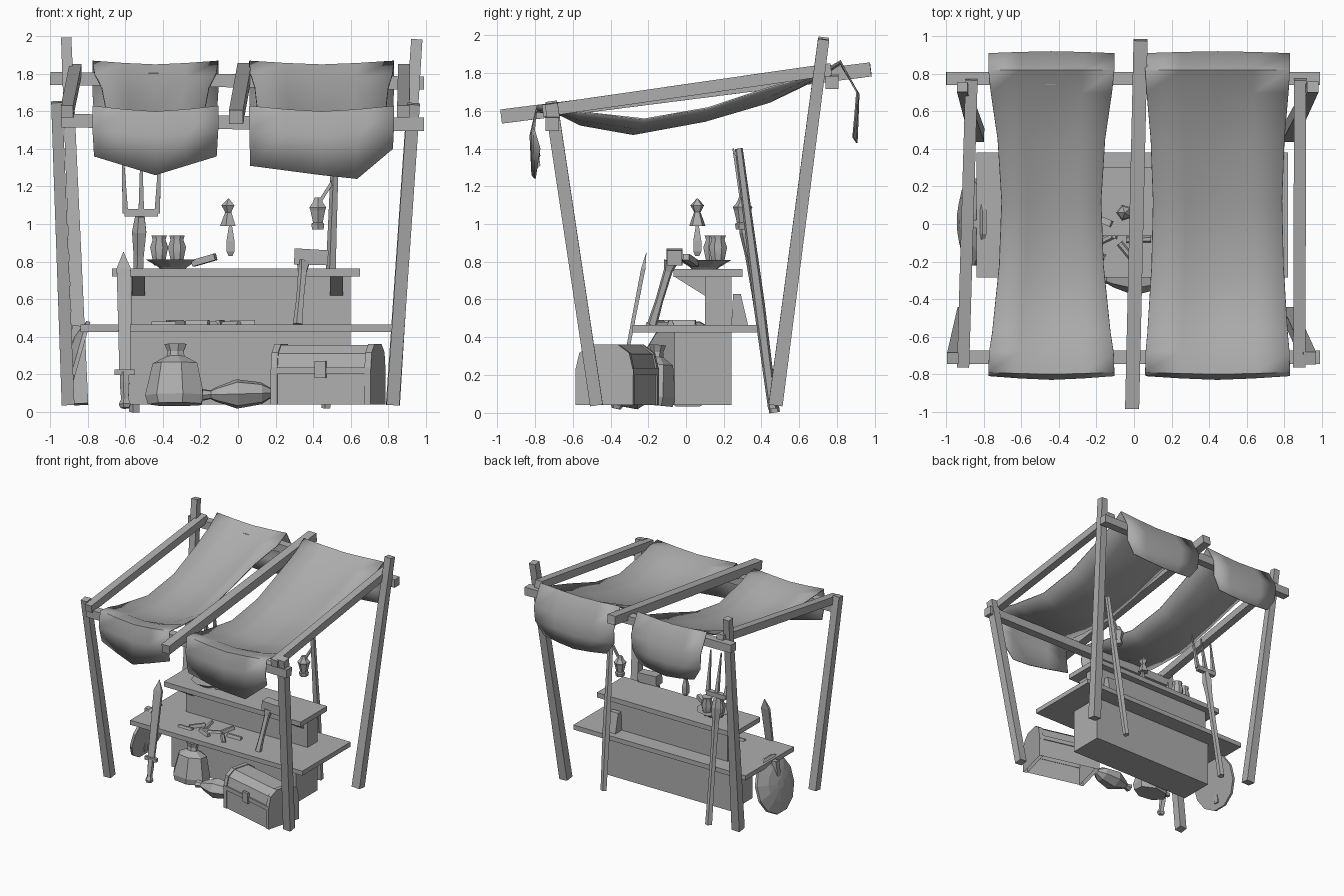
import bpy, bmesh, math
from mathutils import Vector, Matrix

if "Cube" in bpy.data.objects:
    bpy.data.objects.remove(bpy.data.objects["Cube"])

GREY = (0.42, 0.42, 0.42, 1)
mat = bpy.data.materials.new("plain grey")
mat.use_nodes = True
mat.diffuse_color = GREY
mat.node_tree.nodes["Principled BSDF"].inputs["Base Color"].default_value = GREY


def finish(name, bm, smooth=None):
    bmesh.ops.recalc_face_normals(bm, faces=bm.faces)
    me = bpy.data.meshes.new(name)
    bm.to_mesh(me)
    bm.free()
    me.materials.append(mat)
    ob = bpy.data.objects.new(name, me)
    bpy.context.collection.objects.link(ob)
    if smooth:
        bpy.ops.object.select_all(action='DESELECT')
        ob.select_set(True)
        bpy.context.view_layer.objects.active = ob
        bpy.ops.object.shade_smooth_by_angle(angle=math.radians(smooth))
    return ob


def box(name, x, y, z, turn=0, taper=1.0):
    """Box from ranges; taper narrows the top in depth, turn spins it about z."""
    bm = bmesh.new()
    bmesh.ops.create_cube(bm, size=1)
    for v in bm.verts:
        if v.co.z > 0:
            v.co.y *= taper
        v.co = Vector(v.co[i] * (r[1] - r[0]) for i, r in enumerate((x, y, z)))
    centre = Vector((sum(x), sum(y), sum(z))) / 2
    bm.transform(Matrix.Translation(centre) @ Matrix.Rotation(turn, 4, 'Z'))
    return finish(name, bm)


def frame(a, b):
    """Matrix whose z axis runs from a to b, with x and y kept square to the world."""
    d = (b - a).normalized()
    ref = Vector((0, 1, 0)) if abs(d.z) > 0.7 else Vector((0, 0, 1))
    sx = ref.cross(d).normalized()
    m = Matrix((sx, d.cross(sx), d)).transposed().to_4x4()
    m.translation = a
    return m


def lathe(name, a, b, profile, sides=4, squash=1.0, smooth=None):
    """Rings of (fraction along a-b, radius)."""
    a, b = Vector(a), Vector(b)
    bm = bmesh.new()
    rings = []
    for t, r in profile:
        ring = []
        for i in range(sides):
            ang = 2 * math.pi * (i + 0.5) / sides
            ring.append(bm.verts.new((r * math.cos(ang), r * squash * math.sin(ang), t * (b - a).length)))
        rings.append(ring)
    for lo, hi in zip(rings, rings[1:]):
        for i in range(sides):
            j = (i + 1) % sides
            bm.faces.new((lo[i], lo[j], hi[j], hi[i]))
    bm.faces.new(rings[0])
    bm.faces.new(rings[-1])
    bm.transform(frame(a, b))
    return finish(name, bm, smooth)


def beam(name, a, b, w0, w1=None):
    k = math.sqrt(0.5)
    return lathe(name, a, b, [(0, w0 * k), (1, (w1 or w0) * k)])


def prism(name, outline, x0, x1, open_bottom=False):
    """Side outline of (y, z) points extruded along x."""
    bm = bmesh.new()
    face = bm.faces.new([bm.verts.new((x0, y, z)) for y, z in outline])
    out = bmesh.ops.extrude_face_region(bm, geom=[face], use_keep_orig=True)
    bmesh.ops.translate(bm, vec=(x1 - x0, 0, 0),
                        verts=[v for v in out["geom"] if isinstance(v, bmesh.types.BMVert)])
    if open_bottom:
        low = min(z for y, z in outline) + 0.001
        under = [f for f in bm.faces if all(v.co.z < low for v in f.verts)]
        bmesh.ops.delete(bm, geom=under, context='FACES')
    return finish(name, bm)


# Frame: posts, cross beams and rails
beam("front_left_post", (0.825, -0.475, 0.04), (0.935, -0.715, 1.64), 0.068)
beam("front_right_post", (-0.905, -0.475, 0.04), (-0.965, -0.715, 1.65), 0.068, 0.06)
beam("back_left_post", (0.825, 0.475, 0.04), (0.952, 0.73, 1.98), 0.075, 0.06)
beam("back_right_post", (-0.835, 0.475, 0.04), (-0.915, 0.73, 1.99), 0.075, 0.055)
beam("front_cross_beam", (-0.94, -0.71, 1.55), (0.99, -0.71, 1.53), 0.072)
beam("back_cross_beam", (-1.0, 0.775, 1.775), (0.99, 0.775, 1.75), 0.07)
beam("middle_rail", (-0.01, -0.98, 1.57), (0.035, 0.98, 1.82), 0.075)
beam("right_rail", (-0.91, -0.76, 1.6), (-0.865, 0.77, 1.82), 0.065)
beam("left_rail", (0.88, -0.76, 1.6), (0.885, 0.77, 1.82), 0.065)

# Awnings: each row is edge y, edge z, centre y, centre z, width factor
ROWS = [(-.78, 1.38, -.82, 1.25, .98), (-.81, 1.5, -.83, 1.47, 1), (-.79, 1.63, -.8, 1.6, 1),
        (-.68, 1.62, -.66, 1.58, .99), (-.58, 1.6, -.56, 1.53, .95), (-.22, 1.56, -.28, 1.48, .86),
        (.12, 1.62, .1, 1.55, .83), (.45, 1.73, .44, 1.65, .88), (.7, 1.8, .69, 1.77, .97),
        (.82, 1.87, .82, 1.85, 1), (.91, 1.7, .92, 1.69, 1), (.9, 1.57, .915, 1.55, .98),
        (.89, 1.46, .91, 1.43, .78)]


def awning(name, x0, x1, hem, waist):
    bm = bmesh.new()
    grid = []
    for r, (ye, ze, yc, zc, w) in enumerate(ROWS):
        line = []
        if r < len(ROWS) - 1:
            w = 1 - (1 - w) * waist
        for i in range(5):
            u = (i - 2) / 2
            s = 1 - abs(u) ** 1.4
            z = hem[i] if r == 0 else ze + (zc - ze) * s
            line.append(bm.verts.new(((x0 + x1) / 2 + u * w * (x1 - x0) / 2, ye + (yc - ye) * s, z)))
        grid.append(line)
    for lo, hi in zip(grid, grid[1:]):
        for i in range(4):
            bm.faces.new((lo[i], lo[i + 1], hi[i + 1], hi[i]))
    ob = finish(name, bm, 35)
    mod = ob.modifiers.new("cloth thickness", 'SOLIDIFY')
    mod.thickness = 0.008


awning("right_awning", -0.775, -0.105, [1.36, 1.31, 1.26, 1.31, 1.36], 1.25)
awning("left_awning", 0.06, 0.83, [1.31, 1.285, 1.26, 1.24, 1.4], 0.65)

# Counter: two boxes with boards on top
box("counter_base", (-0.6, 0.6), (-0.06, 0.24), (0.04, 0.43))
box("counter_board", (-0.84, 0.82), (-0.285, 0.38), (0.425, 0.465))
box("shelf_base", (-0.57, 0.6), (0.1, 0.24), (0.46, 0.73))
box("shelf_board", (-0.67, 0.65), (-0.065, 0.3), (0.72, 0.762))
for side, x in (("right", -0.53), ("left", 0.525)):
    prism(side + "_shelf_bracket", [(-0.06, 0.72), (0.1, 0.72), (0.1, 0.62)], x - 0.035, x + 0.035)
prism("back_wedge", [(0.24, 0.46), (0.33, 0.46), (0.29, 0.63), (0.25, 0.63)], 0.45, 0.53)

# Chest, hollow from below and turned a little
HUB = Matrix.Translation((0.48, -0.365, 0)) @ Matrix.Rotation(math.radians(-14.5), 4, 'Z')
LID = [(.15, .22), (.13, .31), (.07, .355), (-.07, .355), (-.13, .31), (-.15, .22)]
parts = [
    prism("chest_body", [(-.15, .04), (.15, .04)] + LID, -0.27, 0.27, True),
    prism("chest_latch", [(-.17, .18), (-.15, .18), (-.15, .27), (-.17, .27)], -0.03, 0.03),
]
for y in (-0.158, 0.146):
    parts.append(box("chest_rim", (-0.27, 0.27), (y, y + 0.012), (0.2, 0.235)))
for x in (-0.275, 0.24):
    band = [(y * 1.05, z + 0.006) for y, z in LID]
    parts.append(prism("chest_band", [(-.158, .04), (.158, .04)] + band, x, x + 0.035, True))
for ob in parts:
    ob.data.transform(HUB)

# Sacks
lathe("tied_sack", (-0.33, -0.18, 0.04), (-0.33, -0.15, 0.36),
      [(0, .15), (.15, .165), (.68, .125), (.8, .05), (.88, .045), (1, .062)], 7, 0.75)
lathe("lying_sack", (-0.19, -0.29, 0.09), (0.18, -0.27, 0.1),
      [(0, .04), (.12, .03), (.2, .05), (.5, .1), (.85, .075), (1, .03)], 7, 0.8)

# Leaning sword
TIP, END = Vector((-0.61, -0.21, 0.85)), Vector((-0.6, -0.37, 0.02))
guard = END.lerp(TIP, 0.23)
lathe("sword_blade", guard, TIP, [(0, .042), (.82, .052), (.86, .054), (1, .002)], 4, 0.3)
lathe("sword_grip", END, guard, [(0, .025), (.1, .035), (.25, .022), (.7, .028), (1, .025)], 5)
beam("sword_guard", guard - Vector((.055, 0, 0)), guard + Vector((.055, 0, 0)), 0.03)

# Hammer leaning on the shelf
lathe("hammer_handle", (0.32, -0.18, 0.465), (0.35, -0.08, 0.8), [(0, .028), (.4, .022), (.85, .025), (1, .04)], 5)
beam("hammer_head", (0.3, -0.06, 0.828), (0.48, -0.06, 0.82), 0.085, 0.08)

# Round shield leaning at the side
lathe("shield", (-0.85, 0.01, 0.255), (-0.92, 0.01, 0.275), [(0, .24), (.3, .24), (.8, .14), (1, .04)], 12)
beam("shield_bar", (-0.91, 0.0, 0.08), (-0.86, 0.0, 0.46), 0.045)

# Bowl, cups and ladle on the shelf
lathe("bowl", (-0.345, 0.1, 0.762), (-0.345, 0.1, 0.81), [(0, .07), (.2, .08), (1, .145)], 9)
beam("bowl_handle", (-0.24, 0.05, 0.79), (-0.12, 0.0, 0.825), 0.035)
for x, y in ((-0.42, 0.14), (-0.325, 0.17)):
    lathe("cup", (x, y, 0.78), (x, y, 0.94), [(0, .03), (.2, .038), (.6, .052), (.85, .037), (1, .045)], 8, smooth=40)

# Knives and scraps laid on the counter
for i in range(8):
    x = -0.46 + i * 0.06
    y = -0.17 + 0.07 * (i % 3)
    box("laid_knife", (x, x + 0.13), (y, y + 0.035), (0.465, 0.48 + 0.01 * (i % 2)), i * 0.9, 0.5)

# Pitchfork leaning at the back
lathe("fork_handle", (-0.55, 0.47, 0), (-0.52, 0.31, 1.04),
      [(0, .03), (.3, .026), (.6, .026), (.8, .03), (.92, .042), (1, .028)], 5)
for dx in (-0.1, 0, 0.1):
    beam("fork_tine", (-0.515 + dx * 0.85, 0.31, 1.06), (-0.515 + dx, 0.25, 1.4), 0.03, 0.008)
beam("fork_bridge", (-0.605, 0.31, 1.06), (-0.425, 0.31, 1.06), 0.04)

# Staff with hanging lantern
lathe("staff", (0.47, 0.46, 0.02), (0.52, 0.28, 1.4), [(0, .026), (.4, .032), (.7, .026), (1, .022)], 5)
beam("lantern_arm", (0.525, 0.3, 1.26), (0.43, 0.3, 1.11), 0.018)
lathe("lantern", (0.425, 0.3, 0.97), (0.425, 0.3, 1.14),
      [(0, .035), (.18, .04), (.22, .03), (.6, .045), (.7, .052), (.85, .03), (1, .02)], 6)

# Hanging bundle above the shelf
lathe("hanging_bell", (-0.05, 0.06, 0.99), (-0.05, 0.06, 1.135),
      [(0, .045), (.2, .035), (.5, .018), (.75, .038), (1, .003)], 5)
lathe("hanging_blade", (-0.04, 0.06, 0.83), (-0.04, 0.06, 0.99), [(0, .015), (.15, .03), (.5, .03), (1, .012)])
